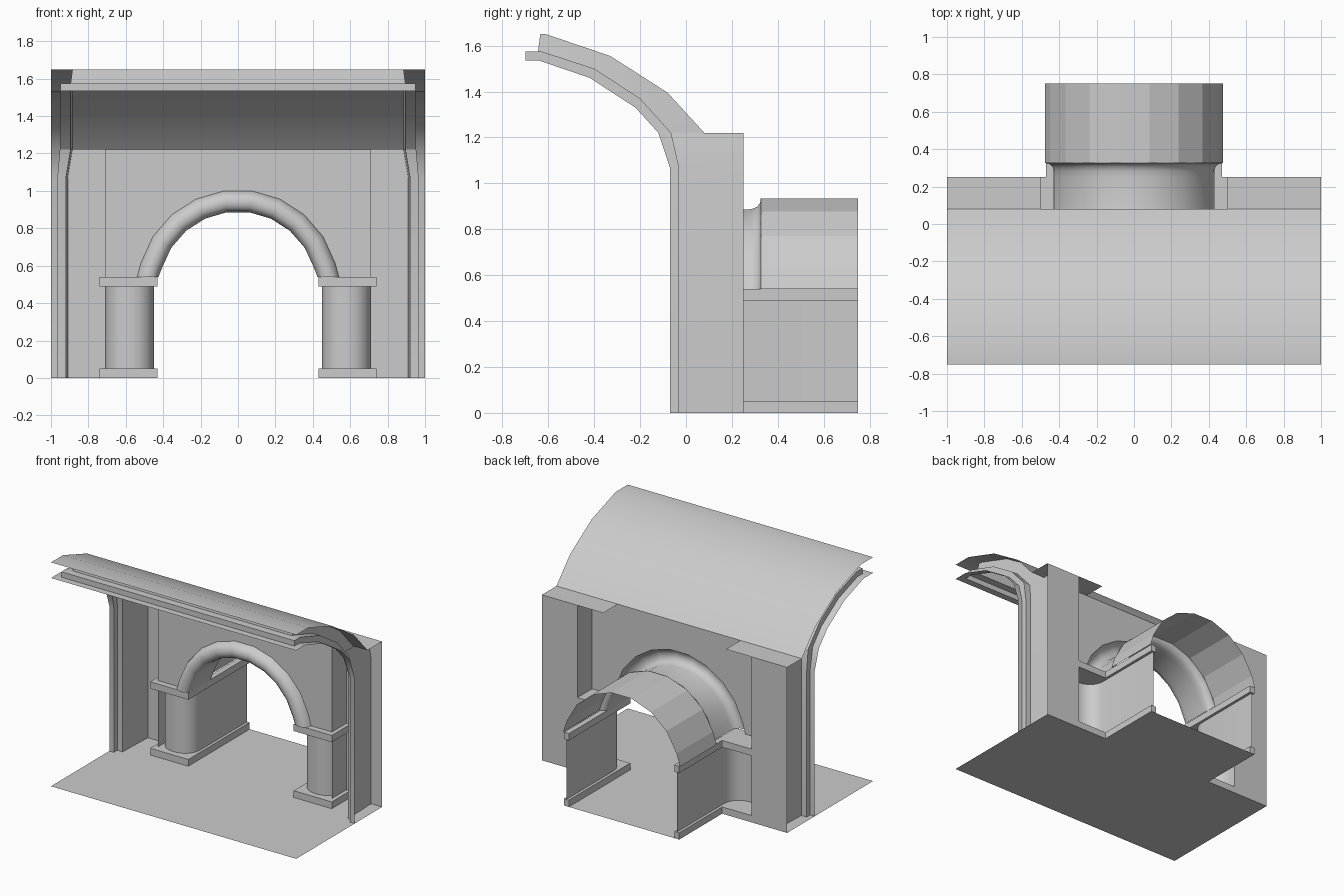
import bpy, bmesh, math

cube = bpy.data.objects.get("Cube")
if cube:
    bpy.data.objects.remove(cube, do_unlink=True)

stone = bpy.data.materials.new("grey_stone")
stone.use_nodes = True
grey = (0.6, 0.6, 0.6, 1)
stone.diffuse_color = grey
stone.node_tree.nodes["Principled BSDF"].inputs["Base Color"].default_value = grey


def finish(name, bm, smooth=None):
    mesh = bpy.data.meshes.new(name)
    bmesh.ops.remove_doubles(bm, verts=bm.verts, dist=0.0005)
    bm.to_mesh(mesh)
    bm.free()
    mesh.materials.append(stone)
    ob = bpy.data.objects.new(name, mesh)
    bpy.context.collection.objects.link(ob)
    if smooth:
        bpy.ops.object.select_all(action='DESELECT')
        ob.select_set(True)
        bpy.context.view_layer.objects.active = ob
        bpy.ops.object.shade_smooth_by_angle(angle=math.radians(smooth))
    return ob


def sheet(name, rows, smooth=None):
    """Skin a grid of points, given as rows of equal length."""
    bm = bmesh.new()
    grid = [[bm.verts.new(p) for p in row] for row in rows]
    for a, b in zip(grid, grid[1:]):
        for i in range(len(a) - 1):
            bm.faces.new((a[i], a[i + 1], b[i + 1], b[i]))
    return finish(name, bm, smooth)


def box(name, x0, x1, y0, y1, z0, z1):
    bm = bmesh.new()
    bmesh.ops.create_cube(bm, size=1)
    for v in bm.verts:
        v.co = ((x0 + x1) / 2 + v.co.x * (x1 - x0),
                (y0 + y1) / 2 + v.co.y * (y1 - y0),
                (z0 + z1) / 2 + v.co.z * (z1 - z0))
    return finish(name, bm)


SPRING, CENTRE, TOP = 0.54, 0.465, 1.22
WALL, BACK, END = 0.08, 0.25, 0.75


def arch(radius, n):
    """Points (x, z) of an arch, cut off at the springing height."""
    turns = [math.pi * i / n for i in range(n + 1)]
    return [(radius * math.cos(t), max(SPRING, CENTRE + radius * math.sin(t)))
            for t in turns]


# Floor with the strip running through the doorway
sheet("floor", [[(-1, -END, 0), (1, -END, 0)], [(-1, BACK, 0), (1, BACK, 0)]])
sheet("passage_floor", [[(-.45, BACK, 0), (.45, BACK, 0)],
                        [(-.45, END, 0), (.45, END, 0)]])

# Curved roof shell
roof = [(-.75, 1.65), (-.61, 1.65), (-.33, 1.555), (-.08, 1.395), (WALL, TOP)]
sheet("vault_roof", [[(1, y, z), (-1, y, z)] for y, z in roof], 50)

# Hollow stepped ribs up both ends, mitred into the crown beam
inner = [(-.07, 0), (-.07, 1.07), (-.12, TOP), (-.12, TOP), (-.22, 1.33),
         (-.42, 1.46), (-.64, 1.535), (-.75, 1.535)]
middle = [(-.03, 0), (-.03, 1.07), (-.065, TOP), (-.065, TOP), (-.2, 1.37),
          (-.4, 1.5), (-.63, 1.575), (-.75, 1.575)]
outer = [(BACK, 0), (BACK, 1.07), (BACK, TOP), (WALL, TOP)] + roof[3:0:-1] + roof[:1]
profile = [(1, 1, inner), (.963, .95, inner), (.963, .95, middle),
           (.92, .895, middle), (.91, .885, outer)]
rows = []
for low, high, path in profile:
    side = []
    for i, (y, z) in enumerate(path):
        x = low if i < 2 else high
        if i == len(path) - 1:
            y = -END + 1 - x
        side.append((x, y, z))
    rows.append(side + [(-x, y, z) for x, y, z in reversed(side)])
sheet("rib_frame", rows, 25)

# Wall around the arch
curve = [(.71, SPRING)] + arch(.54, 11) + [(-.71, SPRING)]
sheet("arch_wall", [[(x, WALL, z) for x, z in curve],
                    [(x, WALL, TOP) for x, z in curve]])

# Arch lining: front bead, soffit and rear bead
lining = [(.08, .54), (.045, .53), (.025, .505), (.02, .48), (.025, .455),
          (.045, .433), (.08, .425), (.25, .425), (.285, .427), (.31, .437),
          (.323, .455), (.326, .477)]
sheet("arch_lining", [[(x, y, z) for x, z in arch(r, 11)] for y, r in lining], 40)

# Barrel vault of the passage
sheet("passage_vault", [[(x, y, z) for x, z in arch(.477, 9)] for y in (.326, END)])

for side, s in (("left", 1), ("right", -1)):
    # End wall, its return, and the ledge on top
    plan = [(s, BACK), (s * .71, BACK), (s * .71, WALL)]
    sheet(side + "_end_wall", [[(x, y, z) for x, y in plan] for z in (0, TOP)])
    sheet(side + "_roof_ledge", [[(s, y, TOP), (s * .5, y, TOP)] for y in (WALL, BACK)])

    # Round-cornered pier continuing as the passage side
    plan = [(.71, BACK)]
    for cx, start in ((.59, 0), (.57, 90)):
        for k in range(6):
            t = math.radians(start + 18 * k)
            plan.append((cx + .12 * math.cos(t), .2 - .12 * math.sin(t)))
    plan.append((.45, END))
    sheet(side + "_pier", [[(s * x, y, z) for x, y in plan] for z in (.05, .49)], 40)

    # Base and cap mouldings
    for part, z0, z1 in (("base", 0, .05), ("cap", .49, SPRING)):
        for place, x1, y0, y1 in (("front", .74, .035, BACK), ("passage", .47, BACK, END)):
            lo, hi = sorted((s * .43, s * x1))
            box(f"{side}_{place}_{part}", lo, hi, y0, y1, z0, z1)
